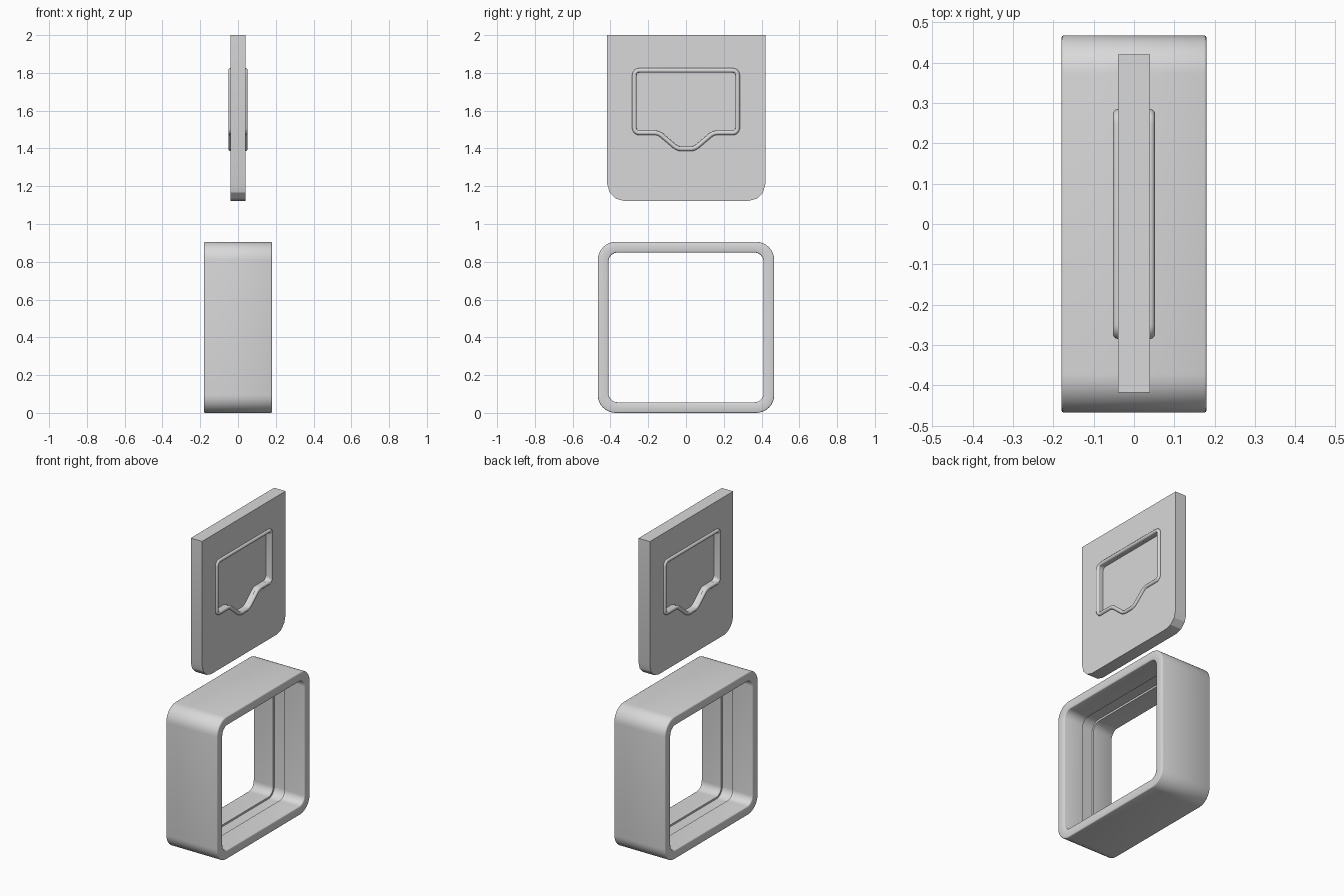
import bpy, bmesh, math
from mathutils import Vector, Matrix

cube = bpy.data.objects.get("Cube")
if cube:
    bpy.data.objects.remove(cube, do_unlink=True)

grey = bpy.data.materials.new("light_grey")
grey.use_nodes = True
grey.diffuse_color = (0.69, 0.69, 0.69, 1)
grey.node_tree.nodes["Principled BSDF"].inputs["Base Color"].default_value = (0.69, 0.69, 0.69, 1)

# Maps profile (across, up, thickness) onto (y, z, x)
UPRIGHT = Matrix(((0, 0, 1, 0), (1, 0, 0, 0), (0, 1, 0, 0), (0, 0, 0, 1)))


def rounded(corners, radii, steps):
    """Closed outline with every corner replaced by an arc."""
    pts = [Vector((a, b, 0)) for a, b in corners]
    out = []
    for i, p in enumerate(pts):
        r = radii[i]
        if r == 0:
            out.append(p)
            continue
        d0 = (pts[i - 1] - p).normalized()
        d1 = (pts[(i + 1) % len(pts)] - p).normalized()
        half = d0.angle(d1) / 2
        centre = p + (d0 + d1).normalized() * (r / math.sin(half))
        reach = r / math.tan(half)
        v0 = (p + d0 * reach - centre).normalized()
        v1 = (p + d1 * reach - centre).normalized()
        out += [centre + v0.slerp(v1, k / steps).normalized() * r for k in range(steps + 1)]
    return out


def finish(obj, angle):
    bpy.ops.object.select_all(action='DESELECT')
    obj.select_set(True)
    bpy.context.view_layer.objects.active = obj
    if obj.type == 'CURVE':
        bpy.ops.object.convert(target='MESH')
        obj = bpy.context.object
    obj.data.materials.clear()
    obj.data.materials.append(grey)
    bpy.ops.object.shade_smooth_by_angle(angle=math.radians(angle))


def curve_part(name, outlines, angle, extrude=0, tube=0, level=0):
    """Filled slab when extruded, round bead when given a tube radius."""
    cu = bpy.data.curves.new(name, 'CURVE')
    cu.dimensions = '3D' if tube else '2D'
    cu.fill_mode = 'FULL' if tube else 'BOTH'
    cu.extrude, cu.bevel_depth, cu.bevel_resolution = extrude, tube, 3
    for pts in outlines:
        sp = cu.splines.new('POLY')
        sp.points.add(len(pts) - 1)
        for q, p in zip(sp.points, pts):
            q.co = (p.x, p.y, level, 1)
        sp.use_cyclic_u = True
    obj = bpy.data.objects.new(name, cu)
    bpy.context.collection.objects.link(obj)
    obj.matrix_world = UPRIGHT
    finish(obj, angle)


def window(inset):
    """Rectangle with a shallow notch dropping from its lower edge."""
    side, top, shoulder, dip = 0.273 - inset, 1.813 - inset, 1.483 + inset, 1.398 + inset
    right = [(side, top), (side, shoulder),
             (0.145 - inset * 0.36, shoulder), (0.045 - inset * 0.36, dip)]
    left = [(-a, b) for a, b in reversed(right)]
    r = [0.025, 0.025, 0.06, 0.06]
    return rounded(right + left, r + r[::-1], 6)


# Plate with rounded lower corners and a window pocket on both sides
plate = rounded([(-0.417, 2), (-0.417, 1.122), (0.42, 1.122), (0.42, 2)],
                [0, 0.09, 0.09, 0], 3)
curve_part("plate", [plate, window(0.008)], 25, extrude=0.04)
curve_part("pocket_floor", [window(0.004)], 25, extrude=0.01)

# Raised beads around the pockets
for side, x in (("left", 0.04), ("right", -0.04)):
    curve_part("window_bead_" + side, [window(0)], 50, tube=0.012, level=x)


# Square frame: a cross-section of (x, inset) swept round a rounded rectangle
def frame_loop(inset):
    w, h, mid = 0.467 - inset, 0.4525 - inset, 0.4525
    r = 0.095 - inset * 0.8
    return rounded([(-w, mid - h), (w, mid - h), (w, mid + h), (-w, mid + h)], [r] * 4, 8)


wall, groove, edge, depth = 0.056, 0.044, 0.006, 0.18
half_section = [(0.04, groove), (0.04, wall), (depth - edge, wall),
                (depth - edge * 0.3, wall - edge * 0.3), (depth, wall - edge),
                (depth, edge), (depth - edge * 0.3, edge * 0.3), (depth - edge, 0)]
section = half_section + [(-x, i) for x, i in reversed(half_section)]
bm = bmesh.new()
rings = [[bm.verts.new((x, p.x, p.y)) for p in frame_loop(i)] for x, i in section]
for k, ring in enumerate(rings):
    nxt = rings[(k + 1) % len(rings)]
    for j in range(len(ring)):
        m = (j + 1) % len(ring)
        bm.faces.new((ring[j], ring[m], nxt[m], nxt[j]))
bmesh.ops.recalc_face_normals(bm, faces=bm.faces)
mesh = bpy.data.meshes.new("frame")
bm.to_mesh(mesh)
bm.free()
frame = bpy.data.objects.new("frame", mesh)
bpy.context.collection.objects.link(frame)
finish(frame, 50)
